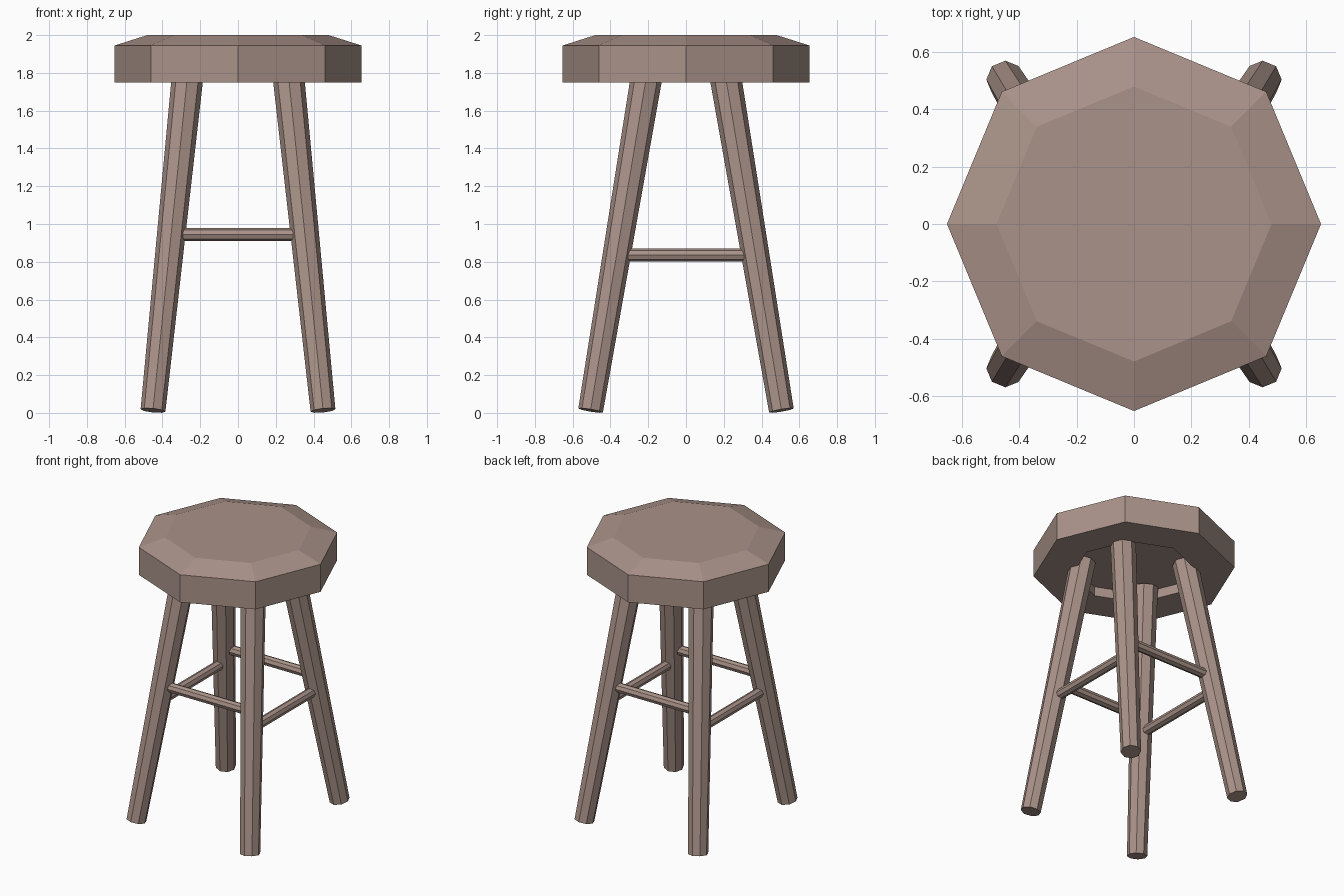
import bpy, bmesh
from math import cos, sin, pi
from mathutils import Vector, Matrix

if "Cube" in bpy.data.objects:
    bpy.data.objects.remove(bpy.data.objects["Cube"])

SIDES = 8
wood = bpy.data.materials.new("wood")
wood.diffuse_color = (0.40, 0.29, 0.25, 1)
wood.use_nodes = True
wood.node_tree.nodes["Principled BSDF"].inputs["Base Color"].default_value = wood.diffuse_color


def finish(name, bm):
    bmesh.ops.recalc_face_normals(bm, faces=bm.faces)
    mesh = bpy.data.meshes.new(name)
    bm.to_mesh(mesh)
    bm.free()
    mesh.materials.append(wood)
    obj = bpy.data.objects.new(name, mesh)
    bpy.context.collection.objects.link(obj)
    return obj


def lathe(name, profile):
    """Closed flat-sided solid from (radius, z) rings, capped at both ends."""
    bm = bmesh.new()
    rings = [[bm.verts.new((r * cos(2 * pi * i / SIDES), r * sin(2 * pi * i / SIDES), z))
              for i in range(SIDES)] for r, z in profile]
    for a, b in zip(rings, rings[1:]):
        for i in range(SIDES):
            j = (i + 1) % SIDES
            bm.faces.new((a[i], a[j], b[j], b[i]))
    bm.faces.new(rings[0])
    bm.faces.new(rings[-1])
    return finish(name, bm)


def rod(name, start, end, r1, r2):
    """Tapered octagonal rod between two points."""
    start, end = Vector(start), Vector(end)
    axis = end - start
    rod_obj = lathe(name, [(r1, 0), (r2, axis.length)])
    turn = Vector((0, 0, 1)).rotation_difference(axis).to_matrix().to_4x4()
    rod_obj.data.transform(Matrix.Translation(start) @ turn)
    return rod_obj


# Seat: chamfered top, shallow recess underneath
lathe("seat", [(0.40, 1.815), (0.40, 1.748), (0.653, 1.748), (0.653, 1.945), (0.48, 2.0)])

# Splayed legs, tapering towards the floor
foot, top = Vector((0.45, 0.505, 0.013)), Vector((0.263, 0.202, 1.82))
for sx, side in ((-1, "left"), (1, "right")):
    for sy, end in ((-1, "front"), (1, "back")):
        flip = Vector((sx, sy, 1))
        rod(f"{end}_{side}_leg", foot * flip, top * flip, 0.066, 0.084)


def leg_at(z):
    return foot.lerp(top, (z - foot.z) / (top.z - foot.z))


# Stretchers: front and back sit higher than the side pair
p, q = leg_at(0.945), leg_at(0.835)
for s, end, side in ((-1, "front", "left"), (1, "back", "right")):
    rod(f"{end}_stretcher", (-p.x, s * p.y, p.z), (p.x, s * p.y, p.z), 0.034, 0.034)
    rod(f"{side}_stretcher", (s * q.x, -q.y, q.z), (s * q.x, q.y, q.z), 0.034, 0.034)
